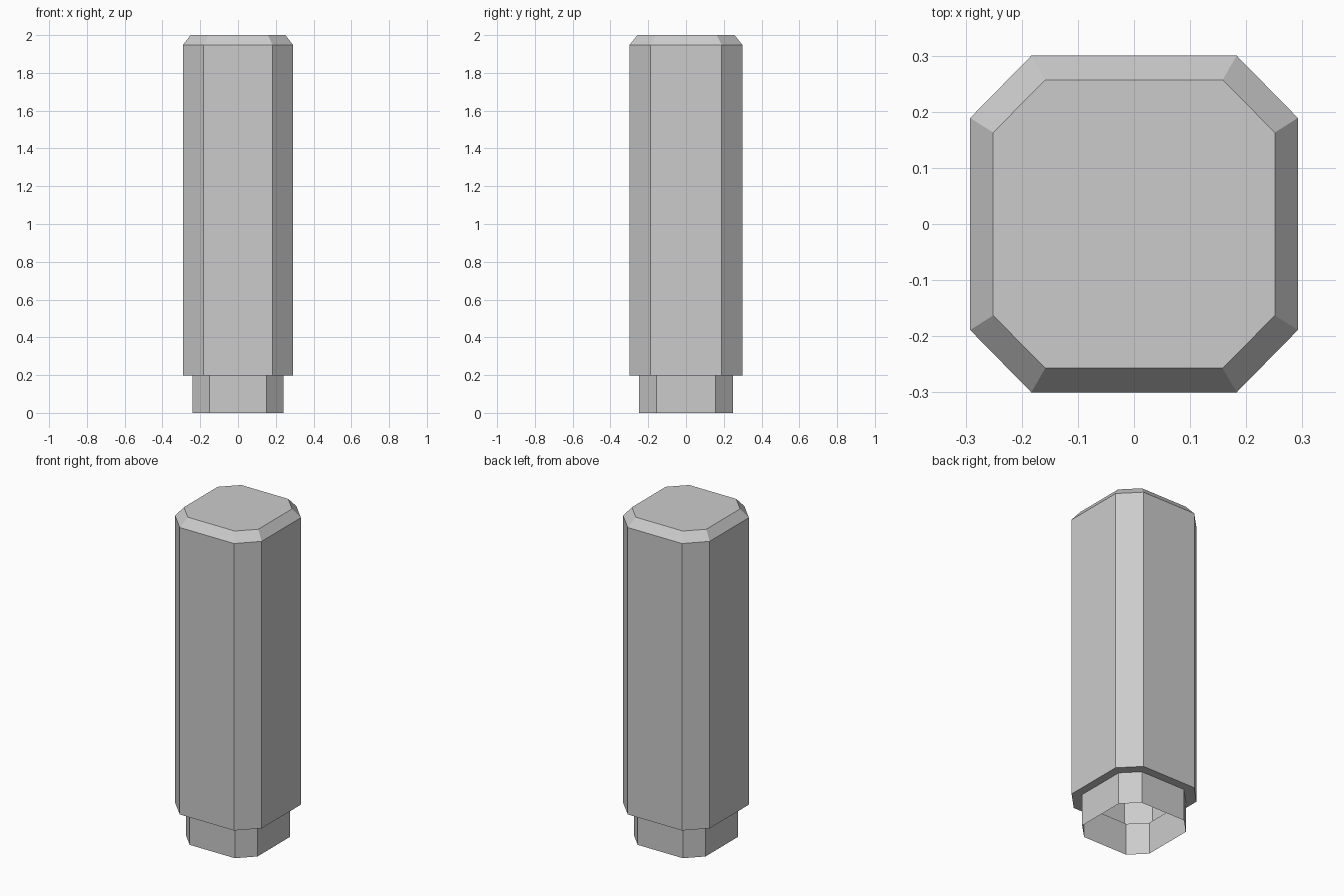
import bpy, bmesh

if "Cube" in bpy.data.objects:
    bpy.data.objects.remove(bpy.data.objects["Cube"])


def octagon(bm, hx, hy, cx, cy, z):
    """Ring of a chamfered rectangle: half sizes hx, hy; flat sides end at cx, cy."""
    pts = [(cx, -hy), (hx, -cy), (hx, cy), (cx, hy),
           (-cx, hy), (-hx, cy), (-hx, -cy), (-cx, -hy)]
    return [bm.verts.new((x, y, z)) for x, y in pts]


# Sections from the open bottom of the neck up to the bevelled cap
sections = [
    (0.242, 0.248, 0.152, 0.157, 0.0),
    (0.242, 0.248, 0.152, 0.157, 0.197),
    (0.292, 0.300, 0.183, 0.189, 0.197),
    (0.292, 0.300, 0.183, 0.189, 1.947),
    (0.251, 0.257, 0.158, 0.163, 2.0),
]

bm = bmesh.new()
rings = [octagon(bm, *s) for s in sections]

# Walls, step and bevel between neighbouring rings
for low, high in zip(rings, rings[1:]):
    for i in range(8):
        j = (i + 1) % 8
        bm.faces.new((low[i], low[j], high[j], high[i]))

# Flat top; the bottom stays open as a hollow shell
bm.faces.new(rings[-1])

mesh = bpy.data.meshes.new("chamfered_post")
bm.to_mesh(mesh)
bm.free()
post = bpy.data.objects.new("chamfered_post", mesh)
bpy.context.collection.objects.link(post)
